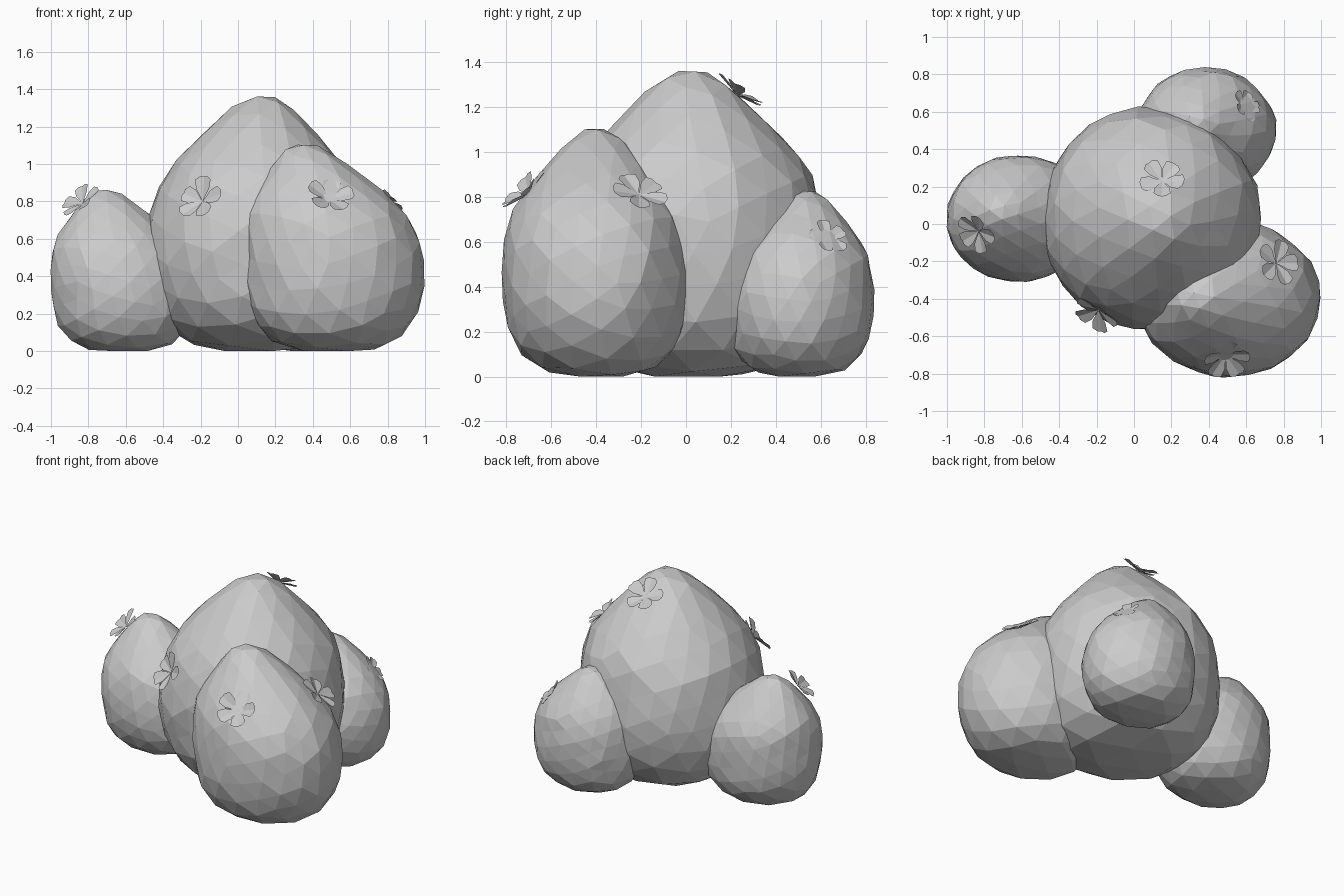
import bpy, bmesh, math, random
from mathutils import Vector, Matrix

random.seed(4)
if "Cube" in bpy.data.objects:
    bpy.data.objects.remove(bpy.data.objects["Cube"])

grey = bpy.data.materials.new("pale_grey")
grey.use_nodes = True
grey.diffuse_color = (0.6, 0.6, 0.6, 1)
grey.node_tree.nodes["Principled BSDF"].inputs["Base Color"].default_value = (0.6, 0.6, 0.6, 1)


def finish(bm, name):
    mesh = bpy.data.meshes.new(name)
    bm.to_mesh(mesh)
    bm.free()
    mesh.materials.append(grey)
    obj = bpy.data.objects.new(name, mesh)
    bpy.context.collection.objects.link(obj)
    return obj


# Shared teardrop outline from top to bottom: (radius share, height share)
OUTLINE = [(0, 1), (0.2, 0.98), (0.46, 0.875), (0.72, 0.76), (0.9, 0.65),
           (0.98, 0.53), (1, 0.4), (0.985, 0.28), (0.91, 0.16),
           (0.74, 0.06), (0.45, 0.0), (0, 0.0)]


def outline_at(t):
    f = min(t, 0.9999) * (len(OUTLINE) - 1)
    i = int(f)
    a, b = Vector(OUTLINE[i]), Vector(OUTLINE[i + 1])
    return a.lerp(b, f - i)


# Bush: a faceted ball pulled into a teardrop whose tip can lean
def bush(name, centre, radii, tip, height):
    bm = bmesh.new()
    bmesh.ops.create_icosphere(bm, subdivisions=3, radius=1)
    turn = Matrix.Rotation(random.uniform(0, 6), 3, 'Z') @ Matrix.Rotation(0.4, 3, 'X')
    for v in bm.verts:
        d = turn @ v.co.normalized()
        r, h = outline_at(math.acos(max(-1, min(1, d.z))) / math.pi)
        r *= random.uniform(0.985, 1.02)
        lean = max(0, (h - 0.4) / 0.6) ** 1.5
        flat = Vector((d.x, d.y)).normalized() * r
        mid = Vector(centre).lerp(Vector(tip), lean)
        v.co = (mid.x + flat.x * radii[0], mid.y + flat.y * radii[1], h * height)
    finish(bm, name)


bush("main_bush", (0.09, 0.03), (0.585, 0.595), (0.13, 0.02), 1.375)
bush("front_left_bush", (0.51, -0.4), (0.49, 0.42), (0.35, -0.4), 1.115)
bush("right_bush", (-0.61, 0.03), (0.39, 0.34), (-0.72, 0.06), 0.87)
bush("back_left_bush", (0.385, 0.5), (0.375, 0.335), (0.33, 0.54), 0.835)


# Flower: five creased petals, each lifted a little differently
def flower(name, place, facing, size, spin):
    bm = bmesh.new()
    edge = [(0.5, 0.33), (0.85, 0.38), (1, 0.18)]
    for k in range(5):
        turn = Matrix.Rotation(spin + k * math.tau / 5, 3, 'Z')
        lift = random.uniform(0.05, 0.4)
        root = bm.verts.new((0, 0, 0))
        end = bm.verts.new(turn @ Vector((1, 0, lift)))
        for side in (1, -1):
            rim = [bm.verts.new(turn @ Vector((x, side * y, lift * x + 0.25 * y)))
                   for x, y in edge]
            loop = [root] + rim + [end]
            bm.faces.new(loop if side < 0 else loop[::-1])
    obj = finish(bm, name)
    obj.scale = (size, size, size)
    obj.location = place
    obj.rotation_euler = Vector(facing).to_track_quat('Z', 'Y').to_euler()


flower("top_flower", (0.15, 0.23, 1.25), (0, 0.5, 0.86), 0.12, math.pi / 2)
flower("main_front_flower", (-0.19, -0.46, 0.8), (-0.45, -0.75, 0.45), 0.125, 0.3)
flower("front_flower", (0.49, -0.7, 0.81), (0.15, -0.72, 0.65), 0.125, 0.1)
flower("side_flower", (0.76, -0.21, 0.81), (0.6, 0.25, 0.72), 0.125, 0.6)
flower("right_flower", (-0.83, -0.04, 0.79), (-0.6, -0.4, 0.65), 0.115, 0.9)
flower("back_flower", (0.59, 0.63, 0.61), (0.65, 0.35, 0.65), 0.09, 0.4)
